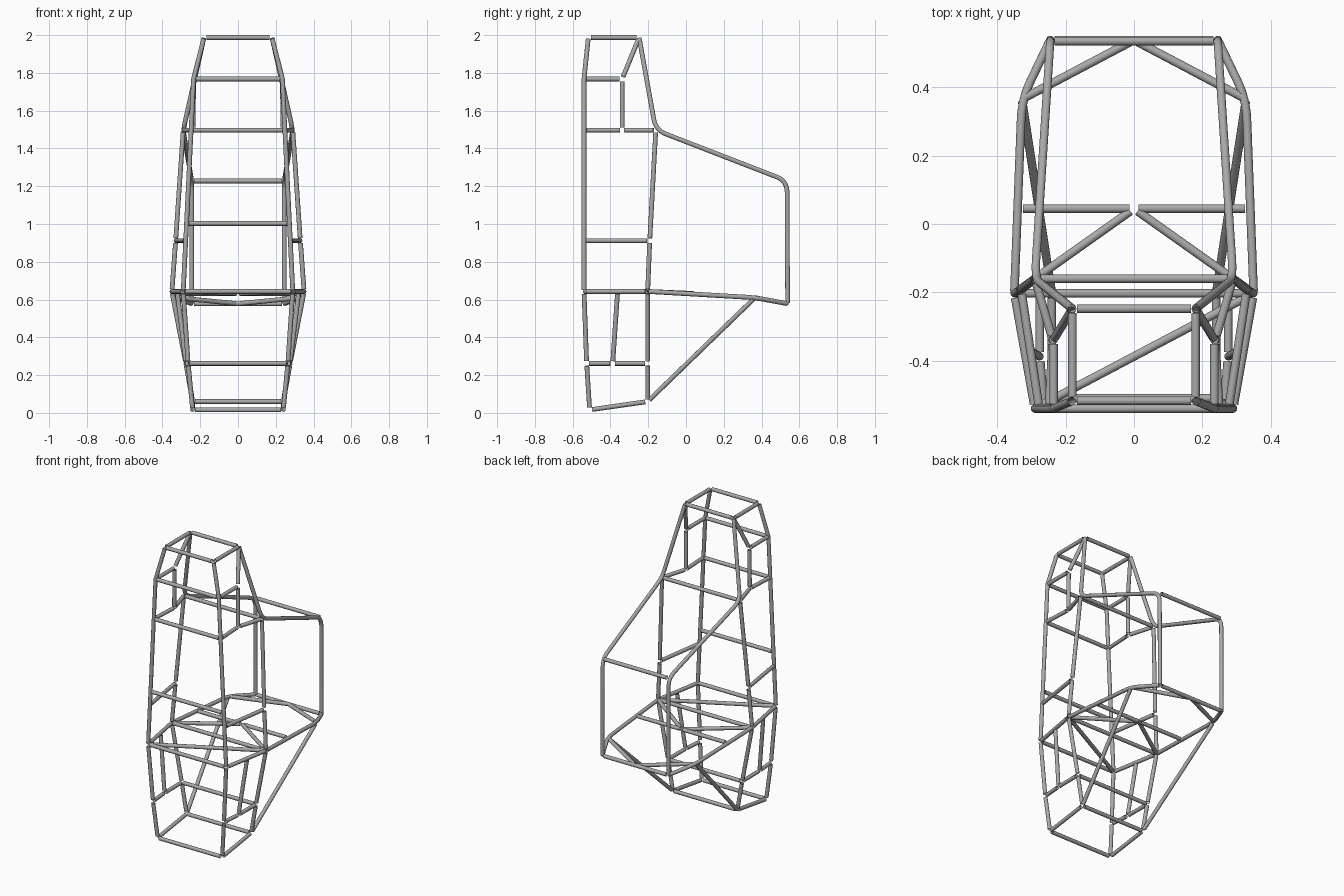
import bpy
from mathutils import Vector

cube = bpy.data.objects.get("Cube")
if cube:
    bpy.data.objects.remove(cube, do_unlink=True)

RADIUS = 0.0125
TRIM = 0.013

steel = bpy.data.materials.new("grey_steel")
steel.use_nodes = True
grey = (0.4, 0.4, 0.4, 1)
steel.diffuse_color = grey
steel.node_tree.nodes["Principled BSDF"].inputs["Base Color"].default_value = grey


def rounded(points, bend):
    """Replace the inner corners of a path with smooth bends."""
    path = [points[0]]
    for before, corner, after in zip(points, points[1:], points[2:]):
        a = corner + (before - corner).normalized() * bend
        b = corner + (after - corner).normalized() * bend
        for i in range(9):
            t = i / 8
            path.append(a * (1 - t) ** 2 + corner * 2 * t * (1 - t) + b * t * t)
    return path + [points[-1]]


def tube(name, points, bend=0, trim=TRIM):
    """Open-ended round tube along a path, cut short at both joints."""
    p = [Vector(q) for q in points]
    start = p[0] + (p[1] - p[0]).normalized() * trim
    end = p[-1] + (p[-2] - p[-1]).normalized() * trim
    p[0], p[-1] = start, end
    if bend:
        p = rounded(p, bend)
    curve = bpy.data.curves.new(name, "CURVE")
    curve.dimensions = "3D"
    curve.bevel_depth = RADIUS
    curve.bevel_resolution = 4
    spline = curve.splines.new("POLY")
    spline.points.add(len(p) - 1)
    for point, co in zip(spline.points, p):
        point.co = (*co, 1)
    spline.use_smooth = True
    temp = bpy.data.objects.new(name + "_path", curve)
    bpy.context.collection.objects.link(temp)
    graph = bpy.context.evaluated_depsgraph_get()
    mesh = bpy.data.meshes.new_from_object(temp.evaluated_get(graph))
    bpy.data.objects.remove(temp, do_unlink=True)
    bpy.data.curves.remove(curve)
    mesh.materials.clear()
    mesh.materials.append(steel)
    mesh.polygons.foreach_set("use_smooth", [True] * len(mesh.polygons))
    bpy.context.collection.objects.link(bpy.data.objects.new(name, mesh))


def pair(name, *points, bend=0, trim=TRIM):
    """The same tube on the left and right."""
    for side, label in ((1, "left"), (-1, "right")):
        tube(f"{name}_{label}", [(side * x, y, z) for x, y, z in points], bend, trim)


def cross(name, point):
    """Straight tube from one side to the other."""
    x, y, z = point
    tube(name, [(-x, y, z), (x, y, z)])


# Joints, given on the left side
top_front, top_rear = (0.18, -0.517, 1.987), (0.18, -0.248, 1.987)
upper_front, upper_mid = (0.235, -0.54, 1.768), (0.235, -0.338, 1.768)
shoulder_front, shoulder_mid = (0.249, -0.54, 1.497), (0.238, -0.338, 1.497)
shoulder_rear = (0.29, -0.16, 1.497)
tail_top, tail_base = (0.245, 0.535, 1.228), (0.245, 0.538, 0.578)
brace_front = (0.273, -0.54, 1.003)
waist_front, waist_rear = (0.277, -0.54, 0.912), (0.33, -0.192, 0.912)
floor_front, floor_rear = (0.29, -0.54, 0.643), (0.35, -0.203, 0.643)
floor_bend = (0.328, 0.365, 0.61)
floor_mid, floor_centre = (0.338, 0.045, 0.632), (0, 0.045, 0.632)
knee_front, knee_mid = (0.264, -0.526, 0.262), (0.275, -0.388, 0.262)
knee_rear = (0.276, -0.203, 0.262)
foot_front, foot_rear = (0.24, -0.51, 0.016), (0.24, -0.203, 0.06)

# Long bent tubes
pair("main_hoop", top_rear, shoulder_rear, tail_top, tail_base, bend=0.06, trim=0.003)
pair("floor_rail", floor_rear, floor_bend, tail_base, bend=0.06, trim=0.005)
pair("front_upright", floor_front, upper_front, top_front, trim=0.008)

# Upper side frame
pair("top_side", top_front, top_rear)
pair("upper_side", upper_front, upper_mid)
pair("upper_diagonal", upper_mid, top_rear)
pair("upper_post", shoulder_mid, upper_mid)
pair("shoulder_side_front", shoulder_front, shoulder_mid)
pair("shoulder_side_rear", shoulder_mid, shoulder_rear)

# Middle side frame
pair("pillar_upper", shoulder_rear, waist_rear)
pair("pillar_lower", waist_rear, floor_rear)
pair("waist_side", waist_front, waist_rear)
pair("floor_side", floor_front, floor_rear)

# Lower side frame
pair("front_leg_upper", floor_front, knee_front)
pair("front_leg_lower", knee_front, foot_front)
pair("rear_leg_upper", floor_rear, knee_rear)
pair("rear_leg_lower", knee_rear, foot_rear)
pair("knee_side_front", knee_front, knee_mid)
pair("knee_side_rear", knee_mid, knee_rear)
pair("knee_post", knee_mid, (0.322, -0.362, 0.643))
pair("foot_side", foot_front, foot_rear)
pair("rear_stay", foot_rear, floor_bend)

# Floor bracing
pair("floor_half_cross", floor_mid, floor_centre)
pair("floor_diagonal", floor_rear, floor_centre)
pair("tail_diagonal", floor_bend, (0, 0.538, 0.578))
tube("front_floor_diagonal", [(-floor_front[0], *floor_front[1:]), floor_rear])

# Tubes running across
for name, joint in {
    "top_front_cross": top_front, "top_rear_cross": top_rear,
    "upper_cross": upper_front, "shoulder_front_cross": shoulder_front,
    "shoulder_rear_cross": shoulder_rear, "brace_cross": brace_front,
    "floor_front_cross": floor_front, "floor_rear_cross": floor_rear,
    "tail_top_cross": tail_top, "tail_base_cross": tail_base,
    "knee_cross": knee_rear, "foot_front_cross": foot_front,
    "foot_rear_cross": foot_rear,
}.items():
    cross(name, joint)
